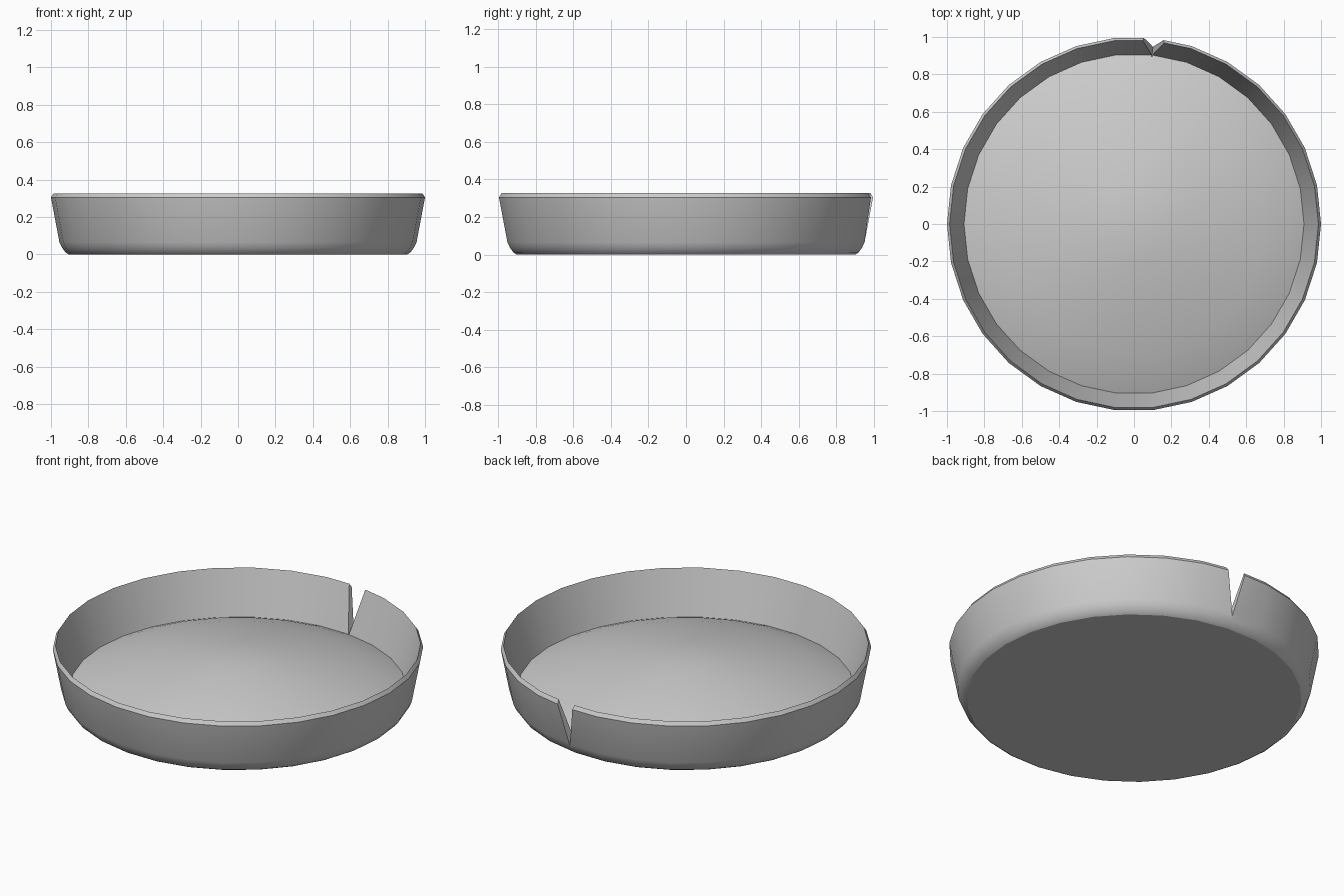
import bpy, bmesh, math
from mathutils import Matrix

if "Cube" in bpy.data.objects:
    bpy.data.objects.remove(bpy.data.objects["Cube"])

SIDES = 30


def add_object(name, bm):
    bmesh.ops.recalc_face_normals(bm, faces=bm.faces)
    mesh = bpy.data.meshes.new(name)
    bm.to_mesh(mesh)
    bm.free()
    obj = bpy.data.objects.new(name, mesh)
    bpy.context.collection.objects.link(obj)
    return obj


def lathe(name, profile, top_z):
    """Revolve a (radius, z) profile into a closed solid with a flat base and a pointed top cap."""
    bm = bmesh.new()
    rings = []
    for r, z in profile:
        rings.append([bm.verts.new((r * math.cos(a), r * math.sin(a), z))
                      for a in (2 * math.pi * i / SIDES for i in range(SIDES))])
    for lo, hi in zip(rings, rings[1:]):
        for i in range(SIDES):
            j = (i + 1) % SIDES
            bm.faces.new((lo[i], lo[j], hi[j], hi[i]))
    bm.faces.new(rings[0])
    tip = bm.verts.new((0, 0, top_z))
    for i in range(SIDES):
        bm.faces.new((rings[-1][i], rings[-1][(i + 1) % SIDES], tip))
    return add_object(name, bm)


# Shallow dish: flat base, flared wall, bevelled lip, raised domed floor
dish = lathe("dish", [
    (0.905, 0.0), (0.921, 0.010), (0.941, 0.036), (0.955, 0.067),
    (1.0, 0.305), (0.986, 0.327),
    (0.909, 0.068), (0.85, 0.093), (0.70, 0.143), (0.45, 0.205), (0.2, 0.25)], 0.265)

# V-shaped notch through the wall, on the corner just right of the back
bm = bmesh.new()
tip_z, top_z, half = 0.057, 0.40, 0.073
ends = [[bm.verts.new(p) for p in ((x, 0, tip_z), (x, half, top_z), (x, -half, top_z))]
        for x in (0.9, 1.1)]
bm.faces.new(ends[0])
bm.faces.new(ends[1])
for i in range(3):
    j = (i + 1) % 3
    bm.faces.new((ends[0][i], ends[0][j], ends[1][j], ends[1][i]))
bmesh.ops.transform(bm, matrix=Matrix.Rotation(math.radians(83.9), 4, 'Z'), verts=bm.verts)
cutter = add_object("notch_cutter", bm)
cutter.hide_render = True

mod = dish.modifiers.new("notch", 'BOOLEAN')
mod.operation = 'DIFFERENCE'
mod.solver = 'EXACT'
mod.object = cutter
bpy.context.view_layer.objects.active = dish
dish.select_set(True)
cutter.select_set(False)
bpy.ops.object.modifier_apply(modifier=mod.name)
bpy.data.objects.remove(cutter)

# Smooth shading with crisp lip and base edges
bpy.ops.object.shade_smooth_by_angle(angle=math.radians(22))
